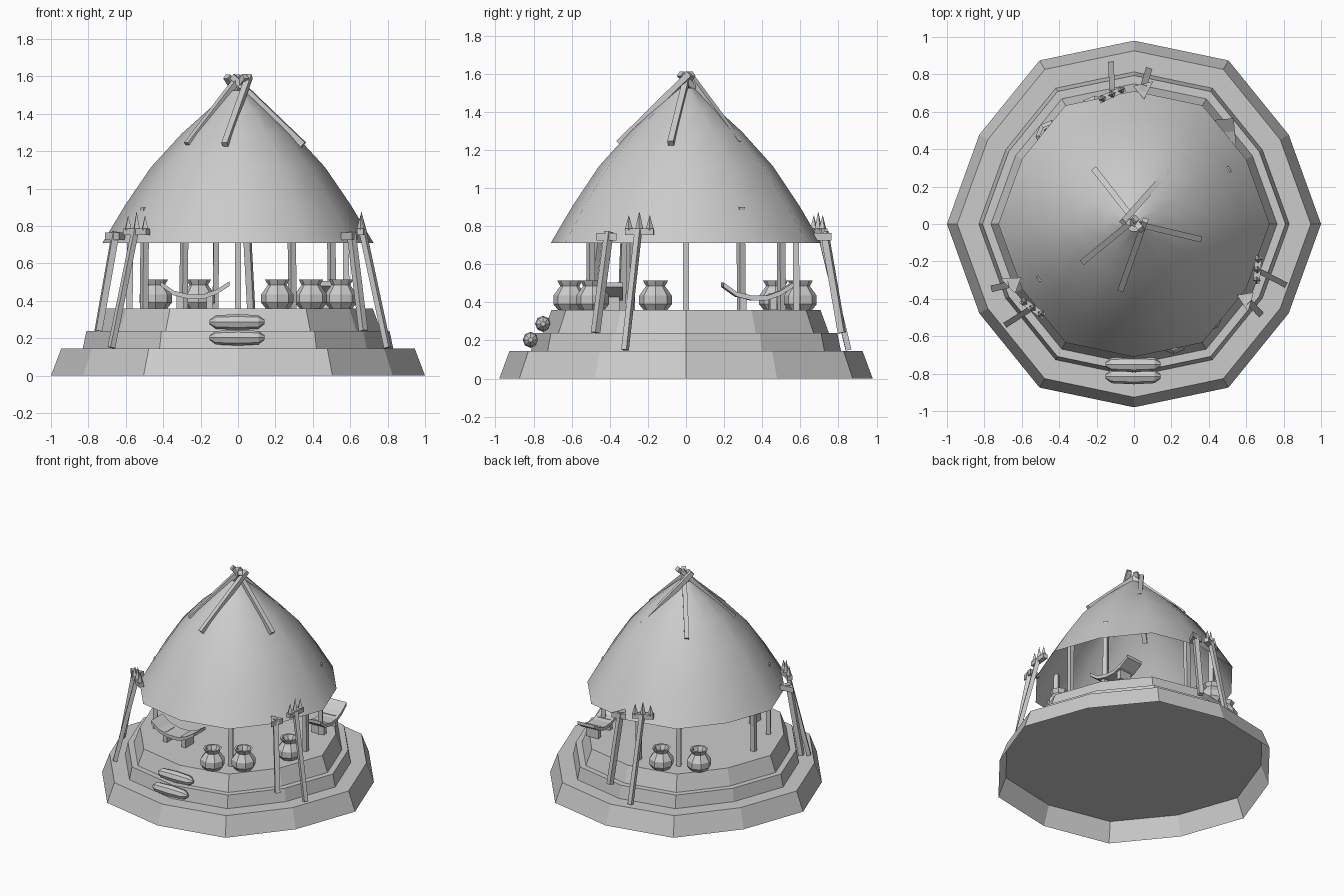
import bpy, bmesh, math
from mathutils import Vector, Matrix

if "Cube" in bpy.data.objects:
    bpy.data.objects.remove(bpy.data.objects["Cube"])

# radius wobble of the hand-made twelve-sided plan
WOB = [1, .955, 1.01, .98, 1.01, .955] * 2


def finish(name, bm, mat=None, smooth=False):
    if mat:
        bm.transform(mat)
    me = bpy.data.meshes.new(name)
    bm.to_mesh(me)
    bm.free()
    ob = bpy.data.objects.new(name, me)
    bpy.context.collection.objects.link(ob)
    for p in me.polygons:
        p.use_smooth = smooth
    return ob


def lathe(name, prof, n, wob=None, mat=None, smooth=False, caps=(False, False)):
    bm = bmesh.new()
    rings = []
    for r, z in prof:
        rings.append([bm.verts.new((r * (wob[i] if wob else 1) * math.cos(2 * math.pi * i / n),
                                    r * (wob[i] if wob else 1) * math.sin(2 * math.pi * i / n), z))
                      for i in range(n)])
    for a, b in zip(rings, rings[1:]):
        for i in range(n):
            j = (i + 1) % n
            bm.faces.new((a[i], a[j], b[j], b[i]))
    if caps[0]:
        bm.faces.new(rings[0][::-1])
    if caps[1]:
        bm.faces.new(rings[-1])
    return finish(name, bm, mat, smooth)


def beam(name, p, q, w, mat=None, w2=None):
    """Square bar from p to q."""
    p, q = Vector(p), Vector(q)
    d = q - p
    bm = bmesh.new()
    bmesh.ops.create_cube(bm, size=1)
    rot = d.to_track_quat('Z', 'Y').to_matrix().to_4x4()
    m = Matrix.Translation((p + q) / 2) @ rot @ Matrix.Diagonal((w, w2 or w, d.length, 1))
    bm.transform(m)
    return finish(name, bm, mat)


def prism(name, pts, depth, mat):
    """Outline in local xy, extruded along local z, centred."""
    bm = bmesh.new()
    f = bm.faces.new([bm.verts.new((x, y, -depth / 2)) for x, y in pts])
    ext = bmesh.ops.extrude_face_region(bm, geom=[f])
    bmesh.ops.translate(bm, vec=(0, 0, depth),
                        verts=[v for v in ext['geom'] if isinstance(v, bmesh.types.BMVert)])
    bmesh.ops.recalc_face_normals(bm, faces=bm.faces)
    return finish(name, bm, mat)


def rotz(deg):
    return Matrix.Rotation(math.radians(deg), 4, 'Z')


T = Matrix.Translation

# stepped base, hollow underneath
lathe("base_step", [(1, 0), (.945, .145), (.83, .145)], 12, WOB)
lathe("terrace", [(.83, .145), (.81, .24), (.765, .24), (.72, .36)], 12, WOB, caps=(True, True))

# thatched roof, open shell
lathe("roof", [(.725, .71), (.605, .91), (.465, 1.115), (.30, 1.295), (.16, 1.42), (.04, 1.525)],
      12, WOB, smooth=True)

# crossed poles over the roof tip
for a, b in [((-.21, .29), (.04, -.03)), ((.18, .28), (-.06, .01)), ((.35, -.08), (-.03, .01)),
             ((-.07, -.35), (.06, .02)), ((-.27, -.20), (.01, .03))]:
    beam("roof_pole", (*a, 1.235), (*b, 1.60), .032)

# posts carrying the roof, leaving the front entrance open
for a in (0, 30, 90, 120, 180, 210, 300):
    c, s = math.cos(math.radians(a)), math.sin(math.radians(a))
    beam("post", (.58 * c, .58 * s, .35), (.575 * c, .575 * s, .90), .033)

# clay pots
for x, y in [(.21, -.61), (.39, -.49), (.55, -.16), (-.21, .60), (-.44, .47)]:
    lathe("pot", [(.062, 0), (.086, .03), (.086, .075), (.05, .125), (.066, .155), (.052, .155),
                  (.04, .125), (.04, .08)], 8, mat=T((x, y, .36)), caps=(True, True))

# log steps at the entrance
for y, z in [(-.75, .287), (-.815, .203)]:
    lathe("log_step", [(.012, -.152), (.036, -.12), (.042, 0), (.036, .11), (.012, .142)], 8,
          mat=T((0, y, z)) @ Matrix.Rotation(math.pi / 2, 4, 'Y'), caps=(True, True))

# stools with sagging seats
upper = [(-.18, .145), (-.11, .095), (-.03, .075), (.05, .075), (.12, .1), (.19, .145)]
outline = upper + [(x, z - .025) for x, z in upper[::-1]]
for pos, turn in [((-.235, -.40, .36), 0), ((.48, .37, .36), 95)]:
    m = T(pos) @ rotz(turn)
    prism("stool_seat", outline, .14, m @ Matrix.Rotation(math.pi / 2, 4, 'X'))
    for sx in (-.075, .085):
        beam("stool_leg", (sx, 0, 0), (sx, 0, .085), .035, m, .10)

# tridents and axes leaning against the eaves, three pairs around the hut
for turn in (0, 120, 240):
    R = rotz(turn)
    beam("trident_shaft", (.80, -.32, .15), (.665, -.25, .78), .03, R)
    M = R @ T((.66, -.245, .77)) @ rotz(-20 + 15)
    beam("trident_bar", (0, -.075, 0), (0, .075, .0), .035, M)
    for y, h in ((-.055, .075), (0, .095), (.055, .075)):
        lathe("trident_tip", [(.022, .01), (.001, .01 + h)], 4, mat=M @ T((0, y, 0)),
              caps=(True, True))
    beam("axe_shaft", (.67, -.475, .24), (.605, -.405, .77), .035, R)
    prism("axe_head", [(-.05, .03), (.01, -.06), (.04, .045)], .04, R @ T((.60, -.41, .745)))
